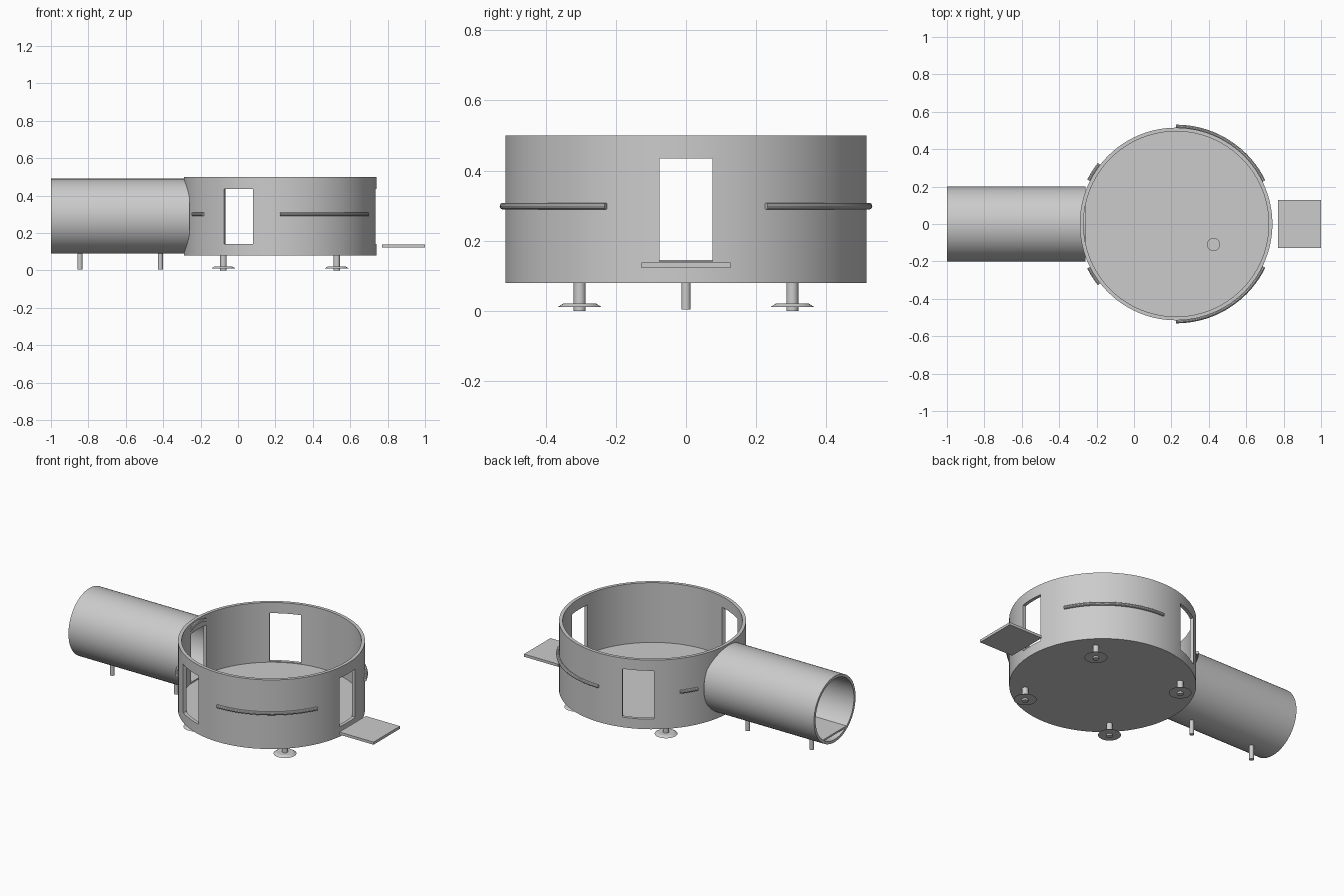
import bpy
import bmesh
import math
from mathutils import Matrix, Vector

if "Cube" in bpy.data.objects:
    bpy.data.objects.remove(bpy.data.objects["Cube"], do_unlink=True)

grey = bpy.data.materials.new("plain grey")
grey.use_nodes = True
grey.diffuse_color = (0.6, 0.6, 0.6, 1)
grey.node_tree.nodes["Principled BSDF"].inputs["Base Color"].default_value = (0.6, 0.6, 0.6, 1)

CX = 0.225       # drum centre
R_OUT, R_IN = 0.515, 0.495
FLOOR = 0.137
TUNNEL_Z = 0.29


def finish(name, bm, smooth=True):
    bmesh.ops.recalc_face_normals(bm, faces=bm.faces)
    mesh = bpy.data.meshes.new(name)
    bm.to_mesh(mesh)
    bm.free()
    mesh.materials.append(grey)
    obj = bpy.data.objects.new(name, mesh)
    bpy.context.collection.objects.link(obj)
    if smooth:
        shade(obj)
    return obj


def shade(obj):
    bpy.ops.object.select_all(action="DESELECT")
    obj.select_set(True)
    bpy.context.view_layer.objects.active = obj
    bpy.ops.object.shade_smooth_by_angle(angle=math.radians(30))


def lathe(name, profile, matrix, segments, closed=False):
    """Spin a (radius, height) profile around local z."""
    bm = bmesh.new()
    verts = [bm.verts.new((r, 0, z)) for r, z in profile]
    pairs = list(zip(verts, verts[1:]))
    if closed:
        pairs.append((verts[-1], verts[0]))
    edges = [bm.edges.new(p) for p in pairs]
    bmesh.ops.spin(bm, geom=verts + edges, cent=(0, 0, 0), axis=(0, 0, 1),
                   angle=math.tau, steps=segments, use_duplicate=False)
    bmesh.ops.remove_doubles(bm, verts=bm.verts, dist=0.0001)
    bmesh.ops.transform(bm, matrix=matrix, verts=bm.verts)
    return finish(name, bm)


def box(name, size, matrix):
    bm = bmesh.new()
    bmesh.ops.create_cube(bm, size=1, matrix=matrix @ Matrix.Diagonal(Vector(size).to_4d()))
    return finish(name, bm, False)


def at(x, y, z=0):
    return Matrix.Translation((x, y, z))


# Open-topped round room with solid floor
room = lathe("round_room", [(0, 0.08), (R_OUT, 0.08), (R_OUT, 0.5), (R_IN, 0.5),
                            (R_IN, FLOOR), (0, FLOOR)], at(CX, 0), 96)

# Doorways cut radially through the wall
for angle, width in ((0, 0.152), (180, 0.15), (116, 0.175), (-116, 0.175)):
    place = at(CX, 0) @ Matrix.Rotation(math.radians(angle), 4, "Z") @ at(R_OUT, 0, 0.288)
    cutter = box("door_cutter", (0.14, width, 0.294), place)
    cutter.hide_render = True
    cut = room.modifiers.new("doorway", "BOOLEAN")
    cut.operation = "DIFFERENCE"
    cut.solver = "EXACT"
    cut.object = cutter
    bpy.ops.object.select_all(action="DESELECT")
    bpy.context.view_layer.objects.active = room
    room.select_set(True)
    bpy.ops.object.modifier_apply(modifier=cut.name)
    bpy.data.objects.remove(cutter, do_unlink=True)
shade(room)

# Entry tunnel along x, with a flat walkway inside
along_x = at(-1, 0, TUNNEL_Z) @ Matrix.Rotation(math.pi / 2, 4, "Y")
lathe("tunnel", [(0.2, 0), (0.2, 0.74), (0.184, 0.74), (0.184, 0)], along_x, 64, closed=True)
box("tunnel_walkway", (0.738, 0.226, 0.01), at(-0.63, 0, 0.14))

# Boarding platform outside the far door
box("boarding_platform", (0.23, 0.254, 0.016), at(0.885, 0, 0.13))

# Low round fitting on the floor
lathe("floor_fitting", [(0, FLOOR - 0.01), (0.035, FLOOR - 0.01), (0.035, FLOOR + 0.012),
                        (0, FLOOR + 0.012)], at(0.425, -0.11), 32)

# Room legs with tapered foot pads
for sx in (-1, 1):
    for sy in (-1, 1):
        spot = at(CX + sx * 0.303, sy * 0.303)
        lathe("room_leg", [(0, 0), (0.017, 0), (0.017, 0.09), (0, 0.09)], spot, 24)
        lathe("foot_pad", [(0, 0.011), (0.063, 0.011), (0.047, 0.021), (0, 0.021)], spot, 32)

# Plain tunnel legs
for x in (-0.845, -0.415):
    lathe("tunnel_leg", [(0, 0.005), (0.013, 0.005), (0.013, 0.1), (0, 0.1)], at(x, 0), 24)


# Curved grab rails hugging the outer wall
def rail(name, start, end):
    curve = bpy.data.curves.new(name, "CURVE")
    curve.dimensions = "3D"
    curve.bevel_depth = 0.01
    curve.bevel_resolution = 3
    curve.use_fill_caps = True
    line = curve.splines.new("POLY")
    steps = max(4, int(abs(end - start) / 2.5))
    line.points.add(steps)
    for i, point in enumerate(line.points):
        a = math.radians(start + (end - start) * i / steps)
        point.co = (CX + 0.521 * math.cos(a), 0.521 * math.sin(a), 0.299, 1)
    curve.materials.append(grey)
    obj = bpy.data.objects.new(name, curve)
    bpy.context.collection.objects.link(obj)
    bpy.ops.object.select_all(action="DESELECT")
    obj.select_set(True)
    bpy.context.view_layer.objects.active = obj
    bpy.ops.object.convert(target="MESH")
    shade(bpy.context.view_layer.objects.active)


for side in (-1, 1):
    rail("long_rail", side * 26, side * 90)
    rail("short_rail", side * 142, side * 153.5)
